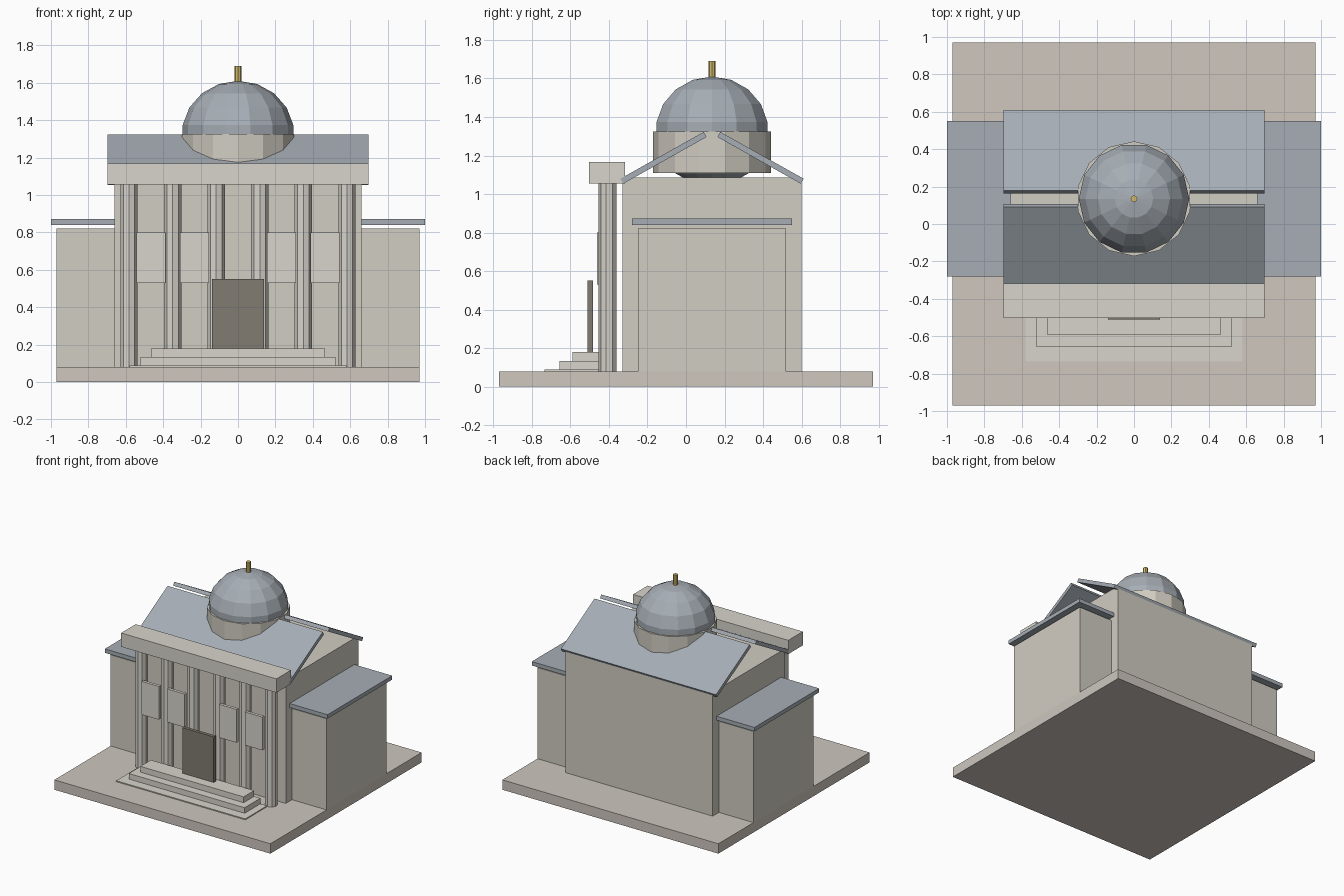
import bpy
from math import pi, radians

if "Cube" in bpy.data.objects:
    bpy.data.objects.remove(bpy.data.objects["Cube"])


def material(name, rgb):
    m = bpy.data.materials.new(name)
    m.diffuse_color = (*rgb, 1)
    m.use_nodes = True
    m.node_tree.nodes["Principled BSDF"].inputs["Base Color"].default_value = m.diffuse_color
    return m


PAVING = material("paving", (0.62, 0.57, 0.52))
STONE = material("stone", (0.64, 0.61, 0.54))
TRIM = material("pale_trim", (0.68, 0.66, 0.60))
SLATE = material("slate", (0.38, 0.42, 0.46))
WOOD = material("dark_wood", (0.22, 0.20, 0.17))
GOLD = material("gold", (0.65, 0.50, 0.15))


def finish(name, mat):
    ob = bpy.context.object
    ob.name = name
    ob.data.materials.append(mat)
    return ob


def box(name, x, y, z, mat, tilt=0):
    """Box from (min, max) extents, optionally tilted about x."""
    spans = (x, y, z)
    bpy.ops.mesh.primitive_cube_add(
        size=1, location=[(a + b) / 2 for a, b in spans], rotation=(tilt, 0, 0))
    bpy.context.object.scale = [b - a for a, b in spans]
    return finish(name, mat)


def cylinder(name, x, y, z, r, sides, mat, turn=0):
    bpy.ops.mesh.primitive_cylinder_add(
        vertices=sides, radius=r, depth=z[1] - z[0],
        location=(x, y, (z[0] + z[1]) / 2), rotation=(0, 0, turn))
    return finish(name, mat)


MID = 0.135  # centre of the main hall in y

# Base slab and main hall
box("base_slab", (-0.97, 0.97), (-0.97, 0.97), (0, 0.08), PAVING)
box("main_hall", (-0.66, 0.66), (-0.33, 0.60), (0.08, 1.085), STONE)

# Side wings with flat overhanging roofs
for side, s in (("left", -1), ("right", 1)):
    box(side + "_wing", sorted((s * 0.63, s * 0.97)), (-0.25, 0.52), (0.08, 0.82), STONE)
    box(side + "_wing_roof", sorted((s * 0.60, s * 1.0)), (-0.28, 0.55), (0.84, 0.872), SLATE)

# Two open roof slopes
for side, s in (("front", -1), ("back", 1)):
    y = MID + s * 0.252
    box(side + "_roof_slope", (-0.697, 0.697), (y - 0.248, y + 0.248),
        (1.173, 1.203), SLATE, tilt=-s * radians(29.3))

# Drum, dome and finial
cylinder("drum", 0, MID, (1.11, 1.325), 0.307, 14, STONE)
bpy.ops.mesh.primitive_uv_sphere_add(
    segments=14, ring_count=9, radius=0.3, location=(0, MID, 1.325), rotation=(0, 0, pi / 2))
bpy.context.object.scale.z = 0.95
finish("dome", SLATE)
cylinder("finial", 0, MID, (1.58, 1.69), 0.018, 8, GOLD)

# Portico: columns and entablature
for i in range(6):
    cylinder(f"column_{i + 1}", (i - 2.5) * 0.233, -0.406, (0.08, 1.06), 0.047, 9, TRIM, turn=pi)
box("entablature", (-0.697, 0.697), (-0.503, -0.317), (1.055, 1.167), TRIM)

# Steps, narrowing upward
for i, (half, front, low, top) in enumerate(((0.58, -0.735, 0.04, 0.088),
                                             (0.52, -0.658, 0.085, 0.133),
                                             (0.464, -0.59, 0.13, 0.18))):
    box(f"step_{i + 1}", (-half, half), (front, -0.455), (low, top), TRIM)

# Door and window panels between the columns
box("door", (-0.14, 0.14), (-0.511, -0.484), (0.18, 0.55), WOOD)
for i, x in enumerate((-0.465, -0.233, 0.233, 0.465)):
    box(f"window_panel_{i + 1}", (x - 0.078, x + 0.078), (-0.462, -0.437), (0.53, 0.80), TRIM)
